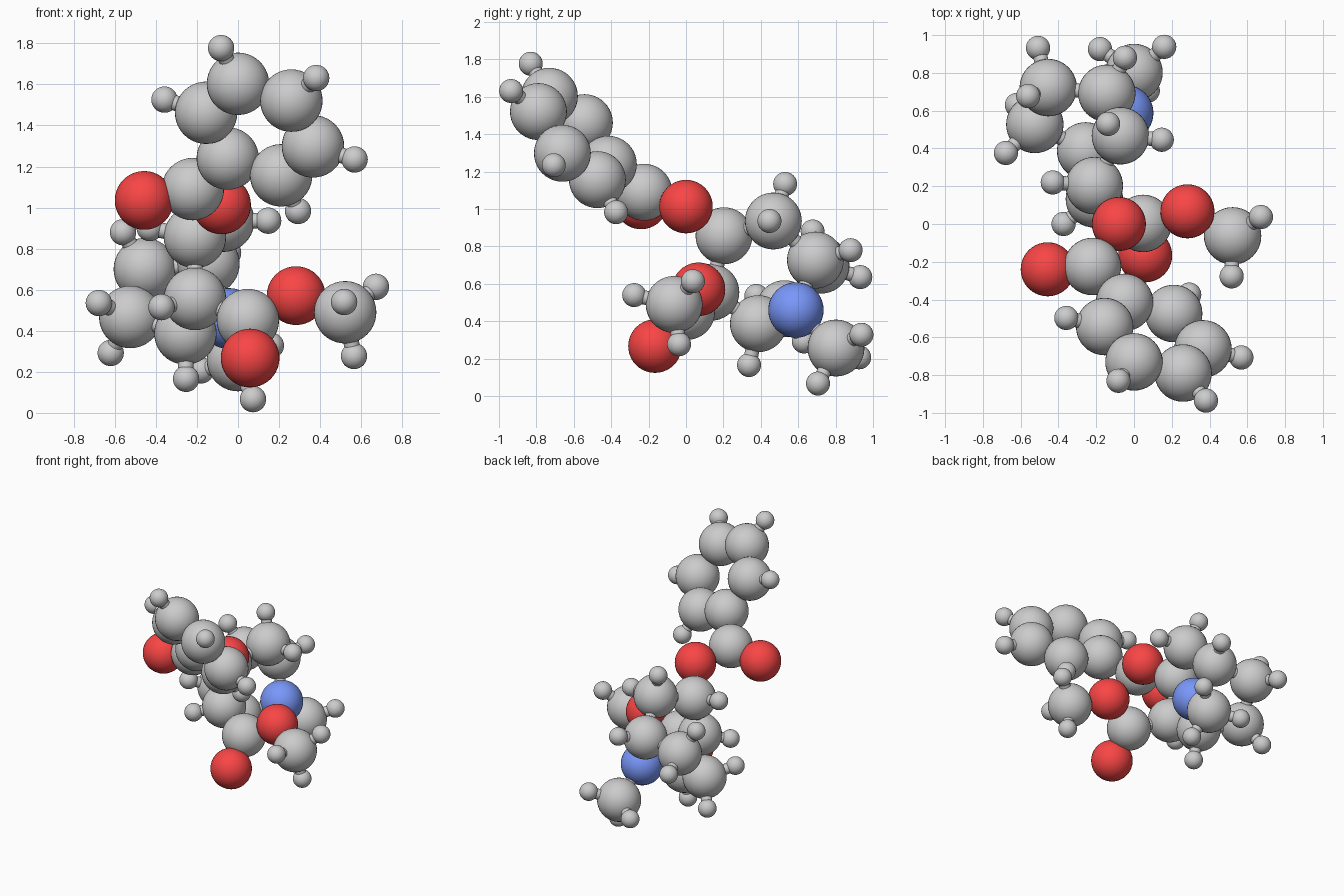
import bpy, math
from mathutils import Vector

if "Cube" in bpy.data.objects:
    bpy.data.objects.remove(bpy.data.objects["Cube"])

RADIUS = {"carbon": 0.152, "oxygen": 0.143, "nitrogen": 0.148, "hydrogen": 0.064}
COLOUR = {"oxygen": (0.95, 0.06, 0.06, 1), "nitrogen": (0.19, 0.31, 0.95, 1)}
MATS = {}
for kind, colour in COLOUR.items():
    MATS[kind] = bpy.data.materials.new(kind + "_colour")
    MATS[kind].diffuse_color = colour

atoms = []


def atom(group, kind, pos):
    """One smooth ball"""
    bpy.ops.mesh.primitive_uv_sphere_add(segments=40, ring_count=20,
                                         radius=RADIUS[kind], location=pos)
    ob = bpy.context.object
    ob.name = f"{group}_{kind}"
    bpy.ops.object.shade_smooth()
    if kind in MATS:
        ob.data.materials.append(MATS[kind])
    atoms.append((kind, Vector(pos)))


def cluster(group, **kinds):
    for kind, places in kinds.items():
        for pos in places:
            atom(group, kind, pos)


def bond(a, b):
    """Thin stick joining two balls"""
    d = b - a
    bpy.ops.mesh.primitive_cylinder_add(vertices=24, radius=0.038, depth=d.length,
                                        location=(a + b) / 2)
    ob = bpy.context.object
    ob.name = "bond_stick"
    ob.rotation_euler = d.to_track_quat('Z', 'Y').to_euler()
    bpy.ops.object.shade_smooth_by_angle(angle=math.radians(40))


# Flat six-ring: one corner (180 degrees) carries the link, the rest carry small balls
centre = Vector((0.105, -0.602, 1.38))
u = Vector((0.155, -0.187, 0.141))
v = Vector((0.211, 0.040, -0.176))
for i in range(6):
    t = math.radians(60 * i)
    arm = u * math.cos(t) + v * math.sin(t)
    atom("flat_ring", "carbon", centre + arm)
    if i != 3:
        atom("flat_ring", "hydrogen", centre + arm * 1.78)

# Link between the flat ring and the cage
cluster("link",
        carbon=[(-0.22, -0.225, 1.09)],
        oxygen=[(-0.457, -0.24, 1.035), (-0.08, 0.0, 1.013)])

# Bridged cage
cluster("cage",
        carbon=[(-0.21, 0.203, 0.857), (-0.21, 0.133, 0.555), (-0.072, 0.467, 0.936),
                (-0.144, 0.692, 0.727), (-0.256, 0.387, 0.387),
                (-0.454, 0.722, 0.70), (-0.525, 0.527, 0.467)],
        nitrogen=[(-0.045, 0.588, 0.46)],
        hydrogen=[(-0.43, 0.22, 0.90), (-0.373, 0.0, 0.515), (-0.137, 0.53, 1.134),
                  (0.147, 0.446, 0.936), (-0.048, 0.88, 0.78), (-0.253, 0.337, 0.166),
                  (-0.508, 0.932, 0.636), (-0.56, 0.677, 0.88),
                  (-0.678, 0.376, 0.535), (-0.62, 0.63, 0.292)])

# Cap on the blue ball
cluster("cap",
        carbon=[(0.0, 0.802, 0.257)],
        hydrogen=[(0.073, 0.706, 0.067), (0.16, 0.938, 0.328), (-0.18, 0.926, 0.207)])

# Side arm
cluster("side_arm",
        carbon=[(0.048, 0.003, 0.452), (0.522, -0.063, 0.49)],
        oxygen=[(0.059, -0.166, 0.267), (0.283, 0.067, 0.571)],
        hydrogen=[(0.672, 0.037, 0.614), (0.517, -0.277, 0.54), (0.565, -0.037, 0.277)])

# Sticks between neighbouring balls
for i, (ka, a) in enumerate(atoms):
    for kb, b in atoms[i + 1:]:
        small = (ka == "hydrogen") + (kb == "hydrogen")
        if small < 2 and (a - b).length < (0.27 if small else 0.36):
            bond(a, b)

for m in bpy.data.materials:
    if m.users and not m.is_grease_pencil:
        m.use_nodes = True
        m.node_tree.nodes["Principled BSDF"].inputs["Base Color"].default_value = m.diffuse_color
